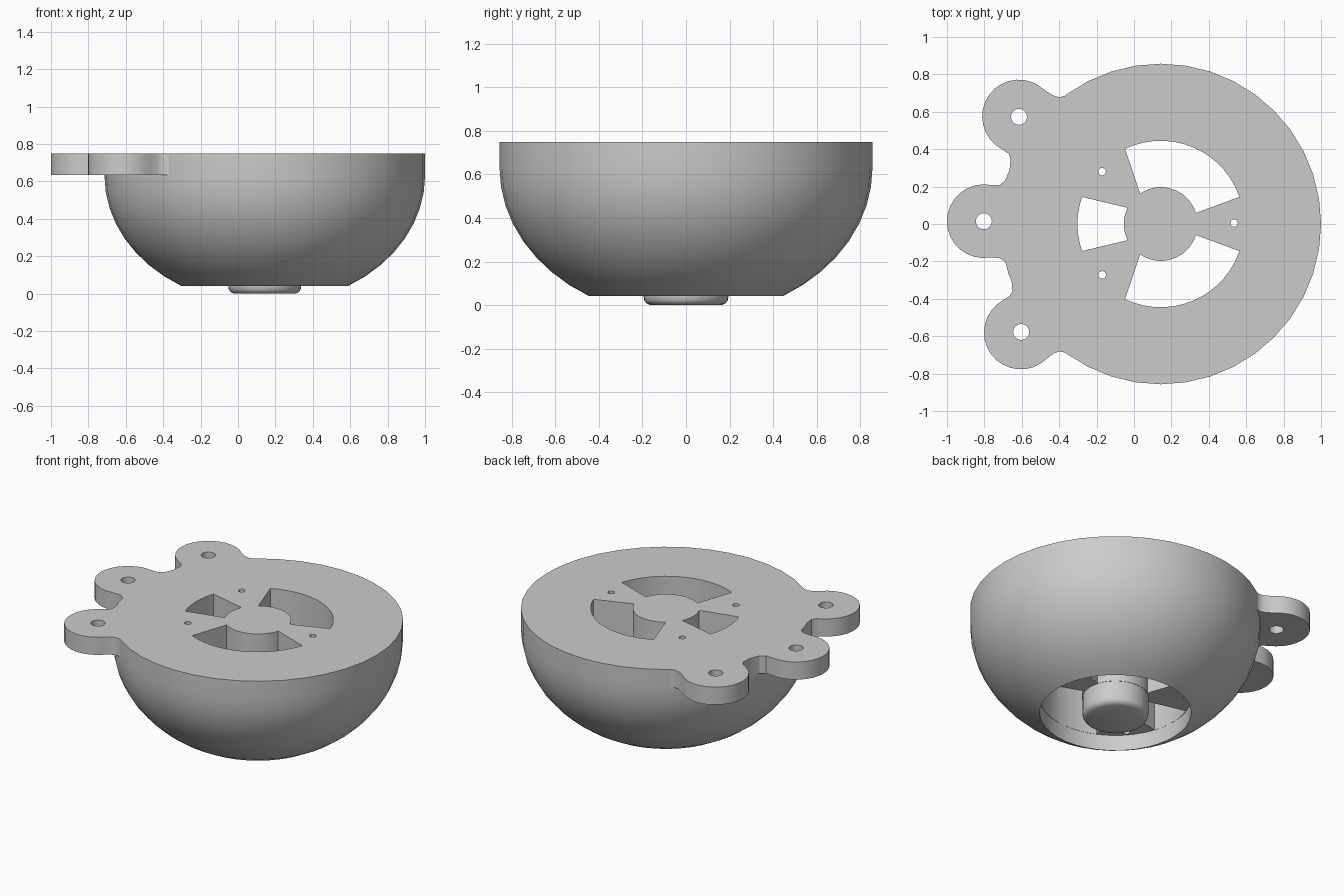
import bpy, bmesh
from math import cos, sin, radians, sqrt, pi

CX = 0.143          # bowl axis
TOP = 0.75          # flat top height

if "Cube" in bpy.data.objects:
    bpy.data.objects.remove(bpy.data.objects["Cube"])

grey = bpy.data.materials.new("light grey")
grey.use_nodes = True
grey.diffuse_color = (0.6, 0.6, 0.6, 1)
grey.node_tree.nodes["Principled BSDF"].inputs["Base Color"].default_value = (0.6, 0.6, 0.6, 1)


def finish(bm, name):
    bmesh.ops.recalc_face_normals(bm, faces=bm.faces[:])
    mesh = bpy.data.meshes.new(name)
    bm.to_mesh(mesh)
    bm.free()
    mesh.materials.append(grey)
    obj = bpy.data.objects.new(name, mesh)
    bpy.context.collection.objects.link(obj)
    return obj


def arc(cx, cy, r, start, end, n):
    angles = [radians(start + (end - start) * i / n) for i in range(n + 1)]
    return [(cx + r * cos(a), cy + r * sin(a)) for a in angles]


def prism(name, outline, z0, z1):
    bm = bmesh.new()
    face = bm.faces.new([bm.verts.new((x, y, z0)) for x, y in outline])
    grown = bmesh.ops.extrude_face_region(bm, geom=[face])["geom"]
    for v in grown:
        if isinstance(v, bmesh.types.BMVert):
            v.co.z = z1
    return finish(bm, name)


def lathe(name, profile, steps):
    bm = bmesh.new()
    verts = [bm.verts.new((r, 0, z)) for r, z in profile]
    edges = [bm.edges.new(pair) for pair in zip(verts, verts[1:])]
    bmesh.ops.spin(bm, geom=verts + edges, cent=(0, 0, 0), axis=(0, 0, 1),
                   angle=2 * pi, steps=steps)
    bmesh.ops.remove_doubles(bm, verts=bm.verts[:], dist=0.0005)
    for v in bm.verts:
        v.co.x += CX
    return finish(bm, name)


def combine(target, tool, operation):
    tool.hide_render = True
    mod = target.modifiers.new(operation.lower(), 'BOOLEAN')
    mod.operation = operation
    mod.solver = 'EXACT'
    mod.object = tool
    bpy.ops.object.select_all(action='DESELECT')
    bpy.context.view_layer.objects.active = target
    target.select_set(True)
    bpy.ops.object.modifier_apply(modifier=mod.name)
    bpy.data.objects.remove(tool)


# Rounded bowl with a recessed underside and a central hub
profile = [(0, 0), (0.165, 0), (0.182, 0.008), (0.192, 0.022), (0.195, 0.04),
           (0.195, 0.145), (0.447, 0.145), (0.447, 0.042)]
for i in range(1, 9):
    a = radians(58.5 * (1 - i / 8))
    profile.append((0.857 * cos(a), 0.63 - 0.69 * sin(a)))
profile += [(0.857, TOP), (0, TOP)]
bowl = lathe("bowl", profile, 40)

# Three mounting ears with filleted roots, joined to the rim
ears = [(-0.2, 0.6), (-0.35, 0.69), (-0.40, 0.678), (-0.43, 0.686)]
ears += arc(-0.615, 0.575, 0.197, 45, 243, 16)
ears += [(-0.67, 0.375), (-0.66, 0.35), (-0.665, 0.29), (-0.69, 0.23), (-0.72, 0.208)]
ears += arc(-0.803, 0.015, 0.197, 80, 280, 16)
ears += [(-0.72, -0.182), (-0.69, -0.2), (-0.655, -0.30), (-0.65, -0.36), (-0.665, -0.385)]
ears += arc(-0.605, -0.58, 0.197, 117, 315, 16)
ears += [(-0.43, -0.692), (-0.40, -0.682), (-0.35, -0.69), (-0.2, -0.6)]
combine(bowl, prism("mounting_ears", ears, 0.635, TOP), 'UNION')

# Slots between the spokes: outer start and end, inner start and end (degrees)
for o0, o1, i0, i1 in [(19, 115.4, 17.5, 124), (161, 199, 154, 206), (-115.4, -19, -124, -17.5)]:
    outline = arc(CX, 0, 0.445, o0, o1, 14) + arc(CX, 0, 0.197, i1, i0, 14)
    combine(bowl, prism("slot_cutter", outline, 0.1, 1), 'DIFFERENCE')

# Bolt holes in the ears and small screw holes through the spokes
holes = [(-0.615, 0.573, 0.043), (-0.803, 0.015, 0.043), (-0.603, -0.577, 0.043),
         (0.535, 0.005, 0.02), (-0.17, 0.28, 0.02), (-0.17, -0.272, 0.02)]
for x, y, r in holes:
    circle = arc(x, y, r, 0, 360, 16)[:-1]
    combine(bowl, prism("hole_cutter", circle, 0.1, 1), 'DIFFERENCE')

bpy.ops.object.select_all(action='DESELECT')
bpy.context.view_layer.objects.active = bowl
bowl.select_set(True)
bpy.ops.object.shade_smooth_by_angle(angle=radians(30))
